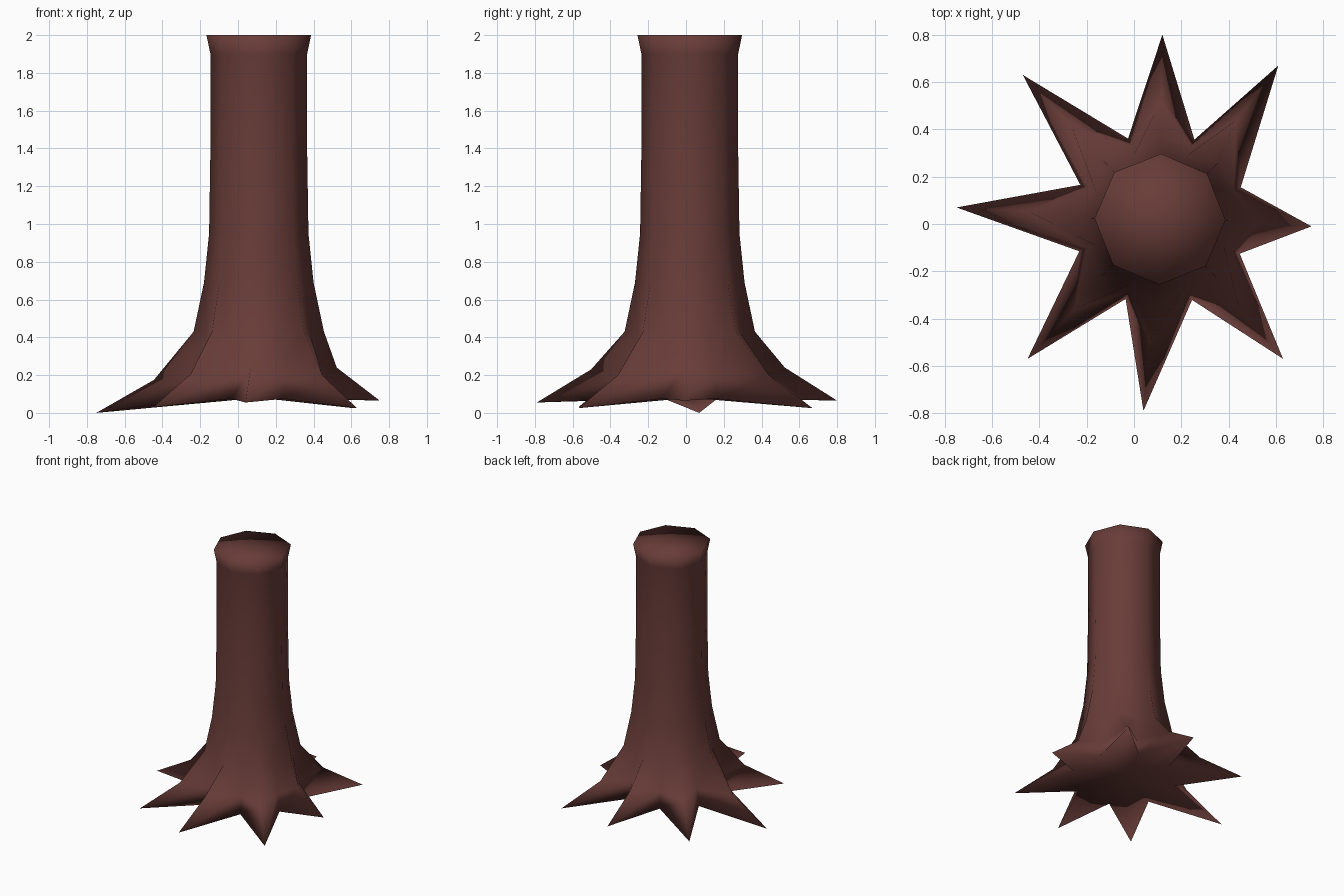
import bpy, bmesh
from math import cos, sin, pi

if "Cube" in bpy.data.objects:
    bpy.data.objects.remove(bpy.data.objects["Cube"])

CX, CY = 0.11, 0.02          # trunk axis
N = 8                        # trunk sides and number of roots

# Root tips, anticlockwise from +x
tips = [(0.75, -0.01, 0.065), (0.61, 0.67, 0.025), (0.12, 0.80, 0.065),
        (-0.47, 0.63, 0.04), (-0.75, 0.07, 0.0), (-0.45, -0.57, 0.03),
        (0.04, -0.79, 0.055), (0.63, -0.57, 0.025)]

bm = bmesh.new()


def ring(r, z, offset=0.0):
    step = 2 * pi / N
    return [bm.verts.new((CX + r * cos((i + offset) * step - 0.015),
                          CY + r * sin((i + offset) * step - 0.015), z))
            for i in range(N)]


def interleave(a, b):
    return [v for pair in zip(a, b) for v in pair]


def bridge(lo, hi):
    n = len(lo)
    for i in range(n):
        j = (i + 1) % n
        bm.faces.new((lo[i], lo[j], hi[j], hi[i]))


# Flared roots: ridges run out to the tips, valleys lie between them
tip_ring = [bm.verts.new(t) for t in tips]
knee_ring = [bm.verts.new((CX + (x - CX) * 0.645, CY + (y - CY) * 0.645, 0.175 + z))
             for x, y, z in tips]
shoulder = ring(0.345, 0.43)
base = interleave(tip_ring, ring(0.367, 0.075, 0.5))
knee = interleave(knee_ring, ring(0.335, 0.20, 0.5))
upper = interleave(shoulder, ring(0.295, 0.42, 0.5))
bridge(base, knee)
bridge(knee, upper)

# Valleys close into the eight-sided trunk
trunk = ring(0.29, 0.69)
for i in range(N):
    j = (i + 1) % N
    a, v, b = upper[2 * i], upper[2 * i + 1], upper[2 * j]
    bm.faces.new((a, v, trunk[i]))
    bm.faces.new((v, trunk[j], trunk[i]))
    bm.faces.new((v, b, trunk[j]))

# Trunk column with a slightly flared top
for r, z in [(0.263, 0.95), (0.256, 1.4), (0.256, 1.9), (0.277, 2.0)]:
    nxt = ring(r, z)
    bridge(trunk, nxt)
    trunk = nxt

# Flat cut top and underside
for loop, z in ((trunk, 2.0), (base, 0.08)):
    c = bm.verts.new((CX, CY, z))
    for i in range(len(loop)):
        bm.faces.new((loop[i], loop[(i + 1) % len(loop)], c))

bmesh.ops.recalc_face_normals(bm, faces=bm.faces)
for f in bm.faces:
    f.smooth = True

mesh = bpy.data.meshes.new("tree_trunk")
bm.to_mesh(mesh)
bm.free()
obj = bpy.data.objects.new("tree_trunk", mesh)
bpy.context.collection.objects.link(obj)

bark = bpy.data.materials.new("bark")
bark.diffuse_color = (0.14, 0.046, 0.04, 1)
bark.use_nodes = True
bark.node_tree.nodes["Principled BSDF"].inputs["Base Color"].default_value = bark.diffuse_color
mesh.materials.append(bark)
